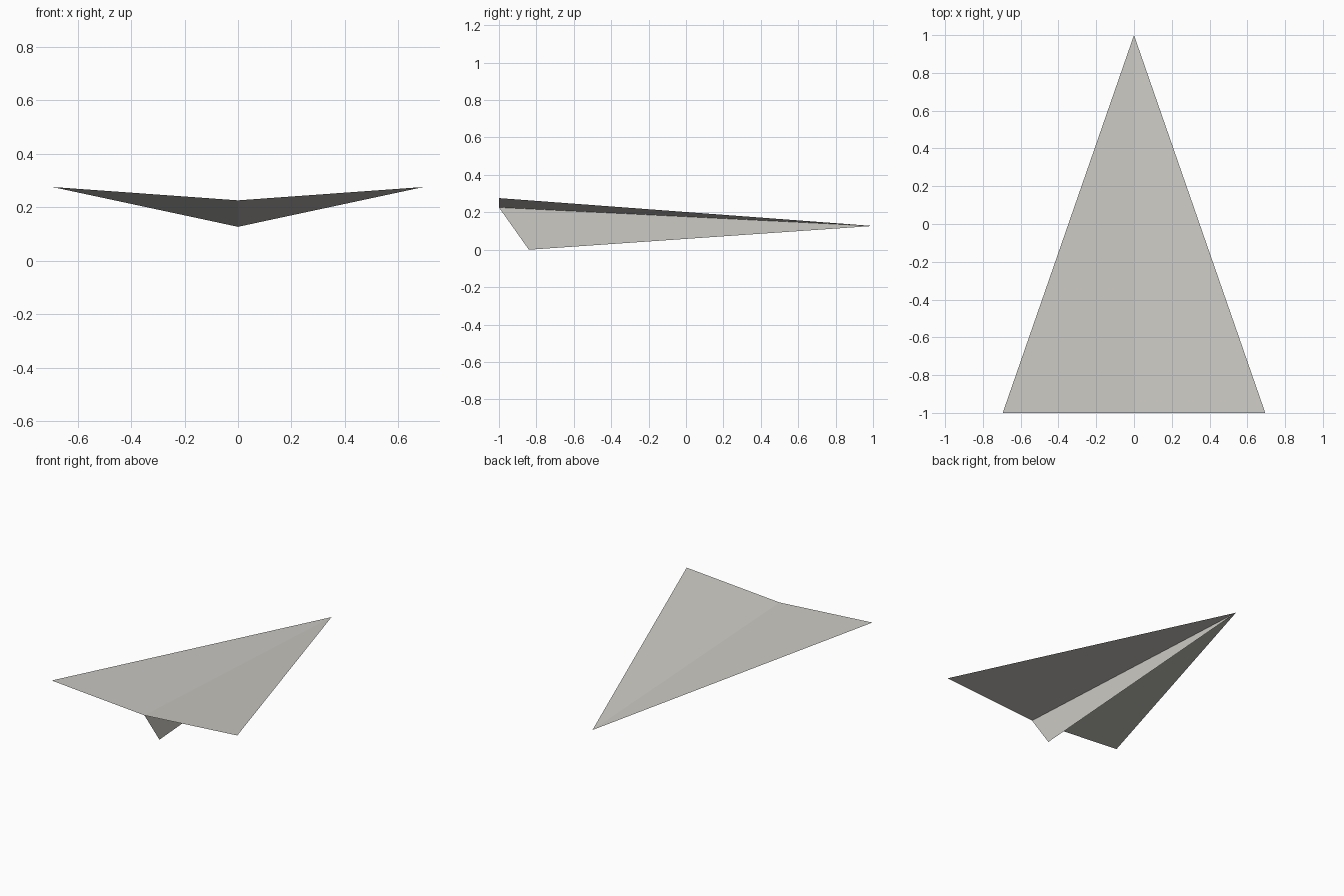
import bpy

cube = bpy.data.objects.get("Cube")
if cube:
    bpy.data.objects.remove(cube, do_unlink=True)

# Paper colour
paper = bpy.data.materials.new("warm grey paper")
paper.use_nodes = True
colour = (0.60, 0.59, 0.55, 1.0)
paper.diffuse_color = colour
paper.node_tree.nodes["Principled BSDF"].inputs["Base Color"].default_value = colour

NOSE = (0, 1, 0.127)
TAIL = (0, -1, 0.226)
KEEL = (0, -0.84, 0)
TIP_X, TIP_Z = 0.695, 0.276


def folded_sheet(name, points):
    """One flat triangular panel of paper."""
    mesh = bpy.data.meshes.new(name)
    mesh.from_pydata(points, [], [range(len(points))])
    mesh.materials.append(paper)
    obj = bpy.data.objects.new(name, mesh)
    bpy.context.collection.objects.link(obj)
    return obj


# Wings: the left one mirrored across the centre fold
wings = folded_sheet("wings", [NOSE, TAIL, (TIP_X, -1, TIP_Z)])
mirror = wings.modifiers.new("Mirror", 'MIRROR')
mirror.use_axis = (True, False, False)
wings.data.flip_normals()

# Keel: the fold hanging under the centre line
folded_sheet("keel", [NOSE, TAIL, KEEL])
